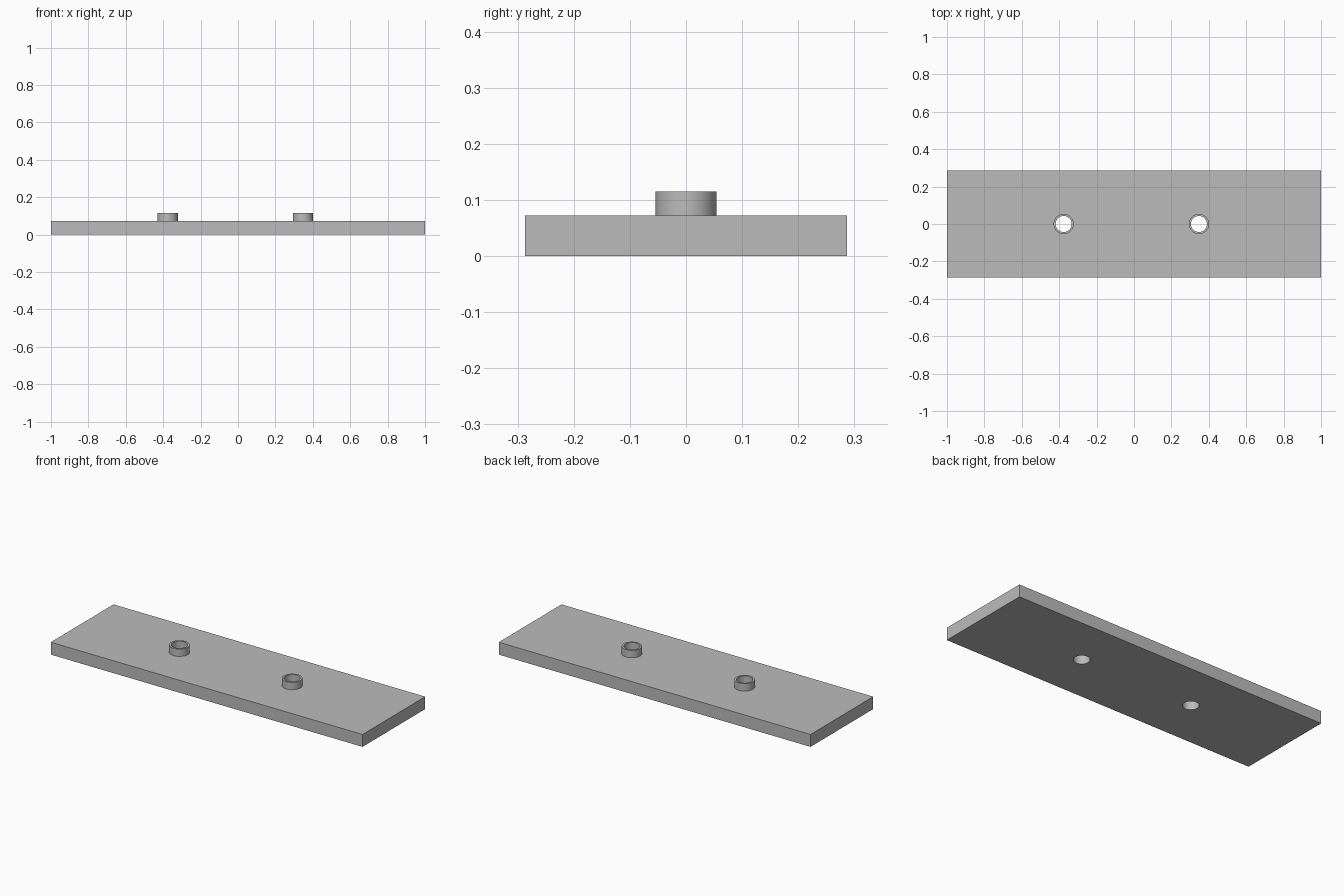
import bpy
import math

LENGTH, WIDTH, THICK = 2.0, 0.574, 0.072
TOP = 0.115
OUTER, INNER = 0.054, 0.043
SEGMENTS = 64
HOLES = {"right": -0.376, "left": 0.347}

cube = bpy.data.objects.get("Cube")
if cube:
    bpy.data.objects.remove(cube, do_unlink=True)

grey = bpy.data.materials.new("plain grey")
grey.use_nodes = True
colour = (0.5, 0.5, 0.5, 1)
grey.diffuse_color = colour
grey.node_tree.nodes["Principled BSDF"].inputs["Base Color"].default_value = colour


def cylinder(name, x, radius, bottom, top):
    bpy.ops.mesh.primitive_cylinder_add(
        vertices=SEGMENTS, radius=radius, depth=top - bottom,
        location=(x, 0, (bottom + top) / 2))
    obj = bpy.context.object
    obj.name = name
    obj.data.materials.append(grey)
    return obj


def cut(obj, cutter):
    mod = obj.modifiers.new("hole", "BOOLEAN")
    mod.operation = "DIFFERENCE"
    mod.solver = "EXACT"
    mod.object = cutter
    bpy.context.view_layer.objects.active = obj
    bpy.ops.object.modifier_apply(modifier=mod.name)


def smooth(obj):
    bpy.ops.object.select_all(action="DESELECT")
    obj.select_set(True)
    bpy.context.view_layer.objects.active = obj
    bpy.ops.object.shade_smooth_by_angle(angle=math.radians(30))


# Flat base plate
bpy.ops.mesh.primitive_cube_add(size=1, location=(0, 0, THICK / 2))
plate = bpy.context.object
plate.name = "base_plate"
plate.scale = (LENGTH, WIDTH, THICK)
bpy.ops.object.transform_apply(location=False, rotation=False, scale=True)
plate.data.materials.append(grey)

# Raised collars, with a bore through collar and plate
for side, x in HOLES.items():
    collar = cylinder(side + "_collar", x, OUTER, THICK, TOP)
    bore = cylinder(side + "_bore", x, INNER, -0.1, TOP + 0.1)
    cut(collar, bore)
    cut(plate, bore)
    bpy.data.objects.remove(bore, do_unlink=True)
    smooth(collar)
smooth(plate)
